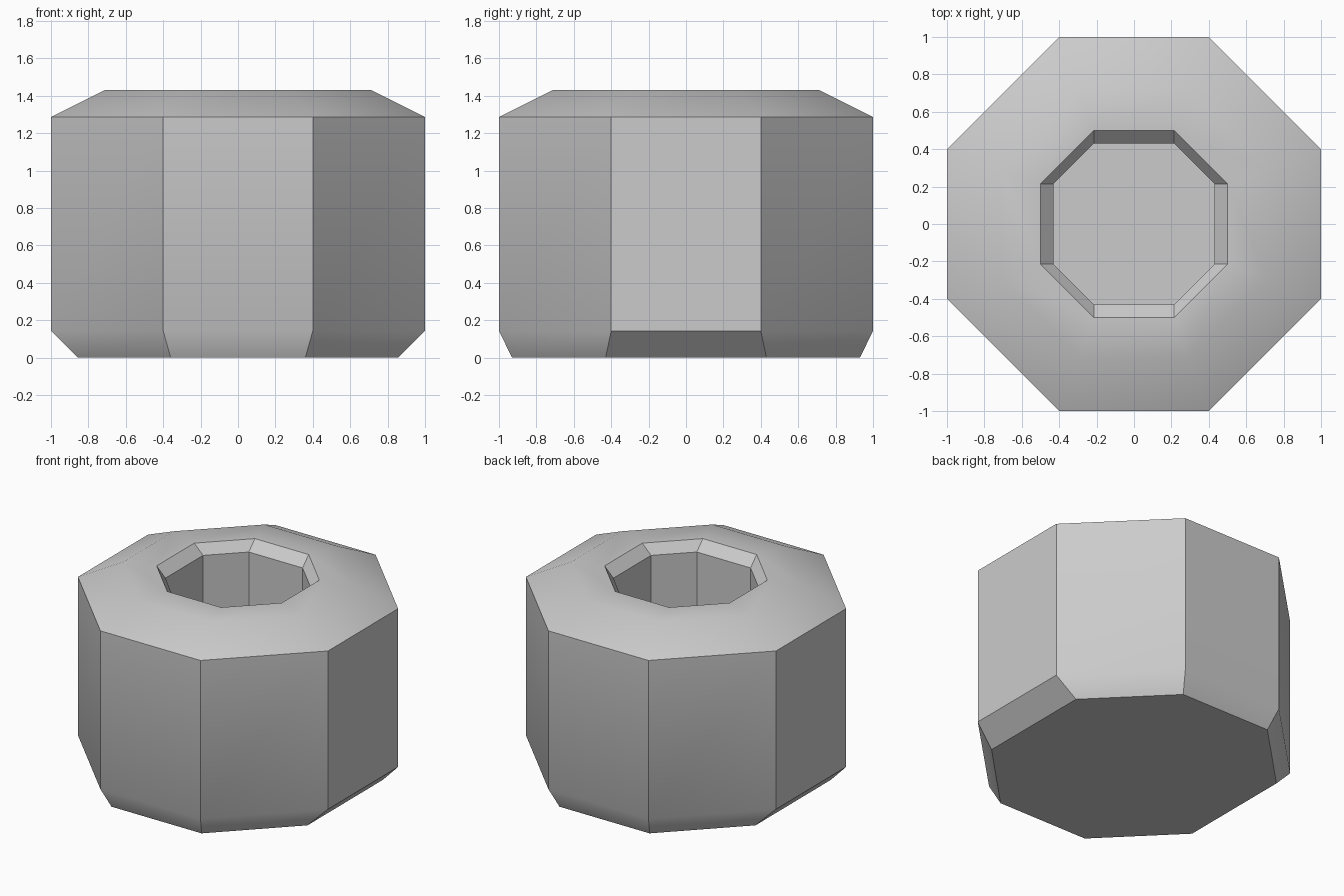
import bpy
import bmesh
import math

cube = bpy.data.objects.get("Cube")
if cube:
    bpy.data.objects.remove(cube, do_unlink=True)

grey = bpy.data.materials.new("plain_grey")
grey.use_nodes = True
colour = (0.6, 0.6, 0.6, 1)
grey.diffuse_color = colour
bsdf = next(n for n in grey.node_tree.nodes if n.type == 'BSDF_PRINCIPLED')
bsdf.inputs["Base Color"].default_value = colour


def octagon(bm, side, end, z):
    """Ring from one corner on the side face and one on the end face, mirrored."""
    (sx, sy), (ex, ey) = side, end
    corners = [(sx, sy), (ex, ey), (-ex, ey), (-sx, sy),
               (-sx, -sy), (-ex, -ey), (ex, -ey), (sx, -sy)]
    return [bm.verts.new((x, y, z)) for x, y in corners]


# Rings from the underside, up the wall, over the rim and down into the hole
profile = [
    ((0.857, 0.43), (0.36, 0.93), 0.0),      # underside
    ((1.0, 0.4), (0.4, 1.0), 0.143),         # foot chamfer
    ((1.0, 0.4), (0.4, 1.0), 1.287),         # shoulder
    ((0.714, 0.29), (0.29, 0.714), 1.43),    # flat top
    ((0.5, 0.215), (0.215, 0.5), 1.43),      # hole rim
    ((0.43, 0.215), (0.215, 0.43), 1.36),    # hole bevel
    ((0.43, 0.215), (0.215, 0.43), 0.71),    # hole floor
]

bm = bmesh.new()
rings = [octagon(bm, *level) for level in profile]
for low, high in zip(rings, rings[1:]):
    for i in range(len(low)):
        j = (i + 1) % len(low)
        bm.faces.new((low[i], low[j], high[j], high[i]))
bm.faces.new(reversed(rings[0]))
bm.faces.new(rings[-1])
bmesh.ops.recalc_face_normals(bm, faces=bm.faces)

mesh = bpy.data.meshes.new("octagonal_pot")
bm.to_mesh(mesh)
bm.free()
mesh.materials.append(grey)
pot = bpy.data.objects.new("octagonal_pot", mesh)
bpy.context.collection.objects.link(pot)

# Soften only the shallow edges
bpy.ops.object.select_all(action='DESELECT')
pot.select_set(True)
bpy.context.view_layer.objects.active = pot
bpy.ops.object.shade_smooth_by_angle(angle=math.radians(30))
